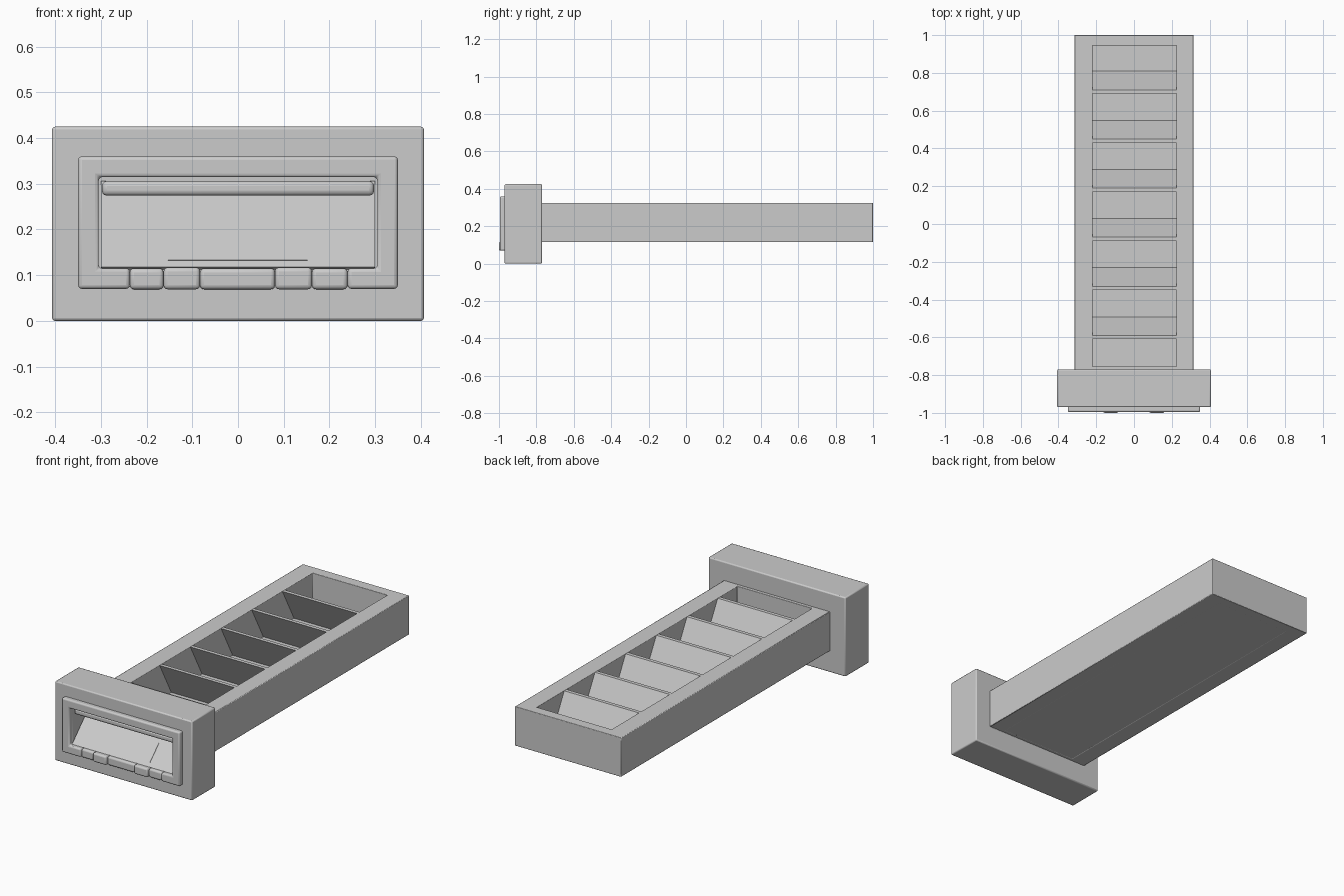
import bpy, bmesh, math
from mathutils import Vector

if "Cube" in bpy.data.objects:
    bpy.data.objects.remove(bpy.data.objects["Cube"])

AXES = {
    'X': lambda u, v, w: Vector((w, u, v)),   # profile in y,z
    'Y': lambda u, v, w: Vector((u, w, v)),   # profile in x,z
    'Z': lambda u, v, w: Vector((u, v, w)),   # profile in x,y
}


def finish(name, bm, bevel=0.0, segments=2):
    bmesh.ops.recalc_face_normals(bm, faces=bm.faces)
    me = bpy.data.meshes.new(name)
    bm.to_mesh(me)
    bm.free()
    ob = bpy.data.objects.new(name, me)
    bpy.context.collection.objects.link(ob)
    if bevel:
        mod = ob.modifiers.new("Bevel", 'BEVEL')
        mod.width = bevel
        mod.segments = segments
        mod.limit_method = 'ANGLE'
        mod.angle_limit = math.radians(30)
    bpy.ops.object.select_all(action='DESELECT')
    ob.select_set(True)
    bpy.context.view_layer.objects.active = ob
    bpy.ops.object.shade_smooth_by_angle(angle=math.radians(35))
    return ob


def prism(name, pts, axis, a, b, bevel=0.0, segments=2):
    """Closed profile extruded along an axis from a to b."""
    bm = bmesh.new()
    f = AXES[axis]
    lo = [bm.verts.new(f(u, v, a)) for u, v in pts]
    hi = [bm.verts.new(f(u, v, b)) for u, v in pts]
    bm.faces.new(lo)
    bm.faces.new(hi)
    n = len(pts)
    for i in range(n):
        j = (i + 1) % n
        bm.faces.new((lo[i], lo[j], hi[j], hi[i]))
    return finish(name, bm, bevel, segments)


def rect(u0, v0, u1, v1):
    return [(u0, v0), (u1, v0), (u1, v1), (u0, v1)]


def ring(name, outer, inner, axis, a, b, bevel=0.0):
    """Rectangular frame with a through opening."""
    bm = bmesh.new()
    f = AXES[axis]
    loops = [[bm.verts.new(f(u, v, w)) for u, v in rect(*r)]
             for r, w in ((outer, a), (outer, b), (inner, b), (inner, a))]
    for k in range(4):
        p, q = loops[k], loops[(k + 1) % 4]
        for i in range(4):
            j = (i + 1) % 4
            bm.faces.new((p[i], p[j], q[j], q[i]))
    return finish(name, bm, bevel)


# Long tray: thick walls and a floor
ring("tray_walls", (-0.315, -0.775, 0.315, 1.0), (-0.22, -0.755, 0.225, 0.945),
     'Z', 0.115, 0.325, 0.003)
prism("tray_floor", rect(-0.25, -0.77, 0.25, 0.97), 'Z', 0.116, 0.14)

# Six leaning dividers
for i in range(6):
    y = 0.69 - 0.26 * i
    prism(f"divider_{i + 1}",
          [(y, 0.322), (y + 0.02, 0.322), (y + 0.12, 0.138), (y + 0.10, 0.138)],
          'X', -0.222, 0.227)

# Front block with its opening and back wall
ring("front_block", (-0.407, 0.0, 0.407, 0.425), (-0.305, 0.115, 0.305, 0.315),
     'Y', -0.97, -0.77, 0.006)
prism("front_block_back", rect(-0.32, 0.10, 0.32, 0.322), 'Y', -0.785, -0.771)

# Raised bezel, with a gap in its lower edge for the hinge
prism("bezel",
      [(-0.35, 0.07), (-0.237, 0.07), (-0.237, 0.115), (-0.305, 0.115),
       (-0.305, 0.315), (0.305, 0.315), (0.305, 0.115), (0.24, 0.115),
       (0.24, 0.07), (0.35, 0.07), (0.35, 0.36), (-0.35, 0.36)],
      'Y', -0.995, -0.96, 0.008, 3)

# Hinge knuckles along the lower edge
for name, x0, x1, y, z in (("hinge_outer_left", -0.237, -0.163, -0.99, 0.115),
                           ("hinge_left", -0.163, -0.083, -1.0, 0.117),
                           ("hinge_middle", -0.083, 0.081, -0.99, 0.115),
                           ("hinge_right", 0.081, 0.162, -1.0, 0.117),
                           ("hinge_outer_right", 0.162, 0.24, -0.99, 0.115)):
    prism(name, rect(x0, 0.069, x1, z), 'Y', y, -0.955, 0.009, 3)

# Flap sloping back into the opening, with a label plate and rounded top lip
prism("flap", [(-0.978, 0.118), (-0.79, 0.306), (-0.775, 0.306), (-0.955, 0.105)],
      'X', -0.3, 0.3)
prism("label_plate", [(-0.966, 0.133), (-0.888, 0.211), (-0.885, 0.205), (-0.96, 0.13)],
      'X', -0.153, 0.152)
prism("lip_bar", rect(-0.298, 0.274, 0.298, 0.306), 'Y', -0.965, -0.93, 0.011, 3)
